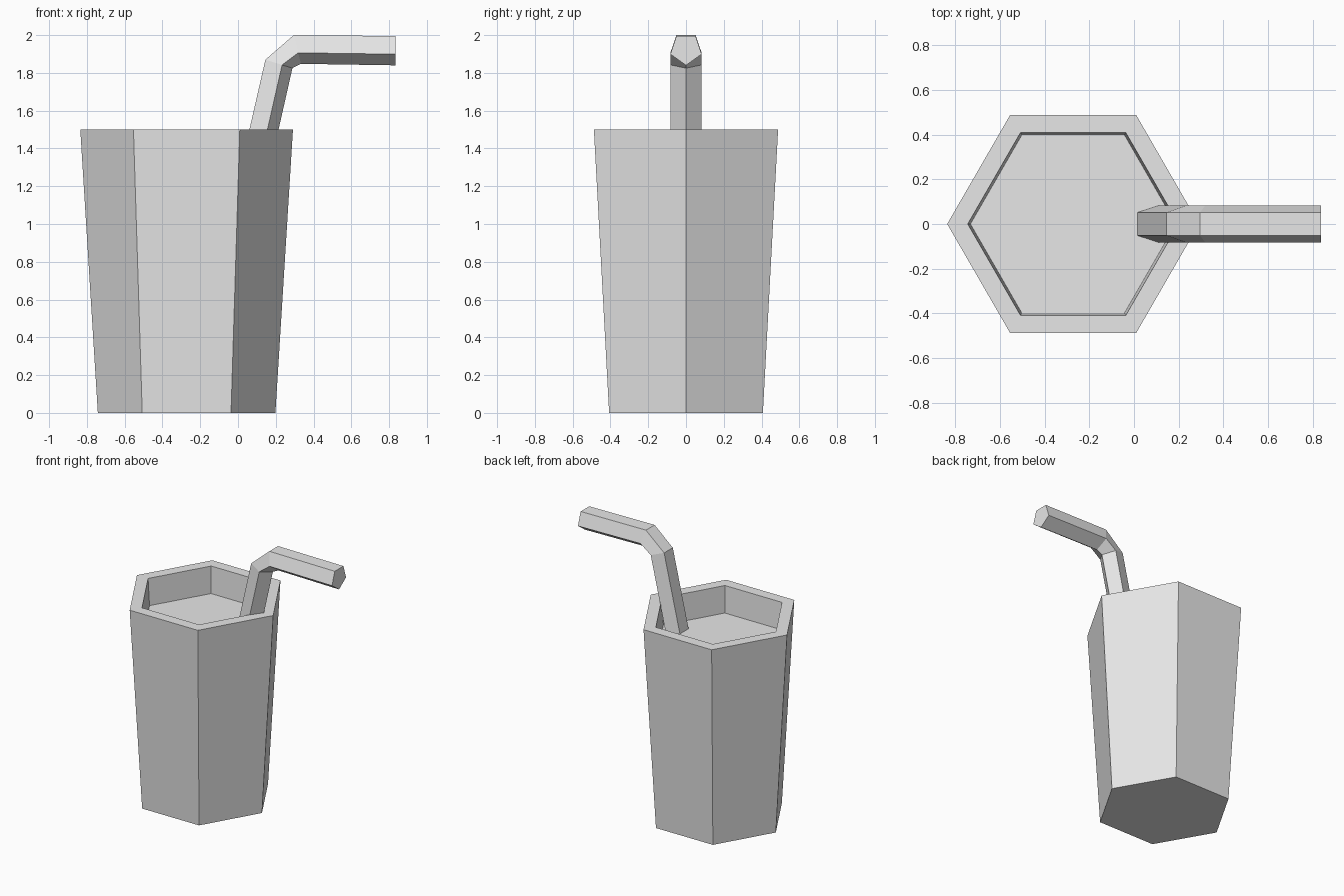
import bpy
import bmesh
from math import sin, cos, tau
from mathutils import Vector

cube = bpy.data.objects.get("Cube")
if cube:
    bpy.data.objects.remove(cube, do_unlink=True)

grey = bpy.data.materials.new("light_grey")
grey.use_nodes = True
grey.diffuse_color = (0.8, 0.8, 0.8, 1)
grey.node_tree.nodes["Principled BSDF"].inputs["Base Color"].default_value = (0.8, 0.8, 0.8, 1)


def loft(name, rings):
    """Join rings of points with flat quads and cap both ends."""
    bm = bmesh.new()
    loops = [[bm.verts.new(p) for p in ring] for ring in rings]
    n = len(loops[0])
    for a, b in zip(loops, loops[1:]):
        for i in range(n):
            j = (i + 1) % n
            bm.faces.new((a[i], a[j], b[j], b[i]))
    bm.faces.new(loops[0])
    bm.faces.new(loops[-1])
    bmesh.ops.recalc_face_normals(bm, faces=bm.faces)
    mesh = bpy.data.meshes.new(name)
    bm.to_mesh(mesh)
    bm.free()
    mesh.materials.append(grey)
    obj = bpy.data.objects.new(name, mesh)
    bpy.context.collection.objects.link(obj)
    return obj


# Six-sided cup: base, outer wall, rim, inner wall and drink surface
CUP_X = -0.272


def hexagon(radius, z):
    return [(CUP_X + radius * cos(tau * i / 6), radius * sin(tau * i / 6), z)
            for i in range(6)]


cup_profile = [(0.47, 0), (0.563, 1.5), (0.471, 1.5), (0.459, 1.3)]
loft("cup", [hexagon(r, z) for r, z in cup_profile])

# Five-sided bent straw, each ring set by its flat upper edge and its lower point
STRAW_RADIUS = 0.087


def pentagon(upper, lower):
    top = Vector((upper[0], 0, upper[1]))
    low = Vector((lower[0], 0, lower[1]))
    span = 1 + cos(tau / 10)
    ring = []
    for i in range(5):
        angle = tau * i / 5
        point = low.lerp(top, (1 - cos(angle)) / span)
        point.y = STRAW_RADIUS * sin(angle)
        ring.append(point)
    return ring


straw_path = [((0.01, 1.28), (0.165, 1.28)),
              ((0.145, 1.87), (0.288, 1.825)),
              ((0.295, 2.0), (0.333, 1.848)),
              ((0.835, 1.995), (0.835, 1.84))]
loft("straw", [pentagon(*p) for p in straw_path])
